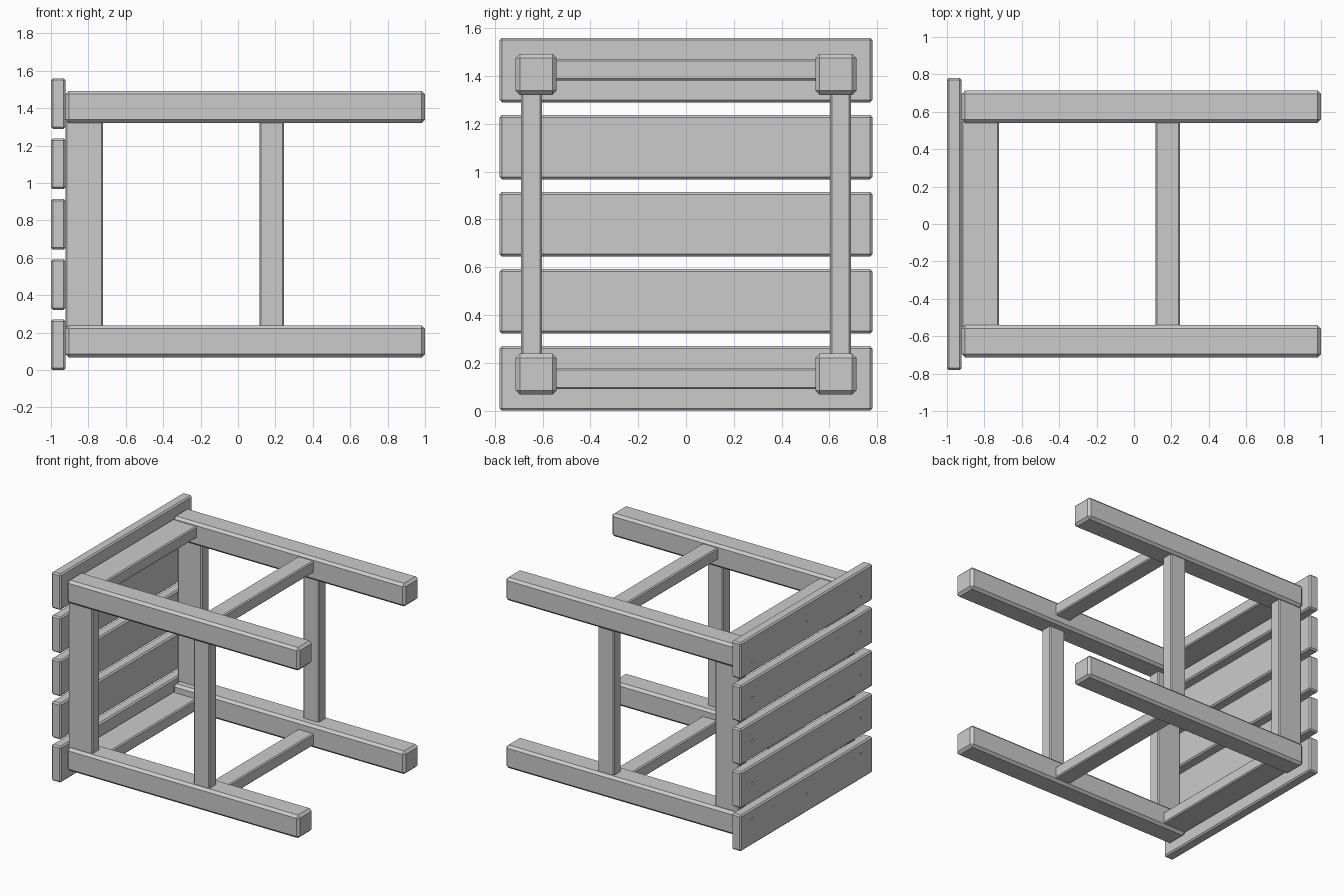
import bpy, math

if "Cube" in bpy.data.objects:
    bpy.data.objects.remove(bpy.data.objects["Cube"])

MID = 0.78      # height of the centre axis
LEG = 0.627     # leg offset from the axis
RAIL = 0.646    # rail offset from the axis
SEAT = -0.922   # inner face of the seat slats


def bar(name, lo, hi, bevel):
    """Chamfered box between two corners."""
    bpy.ops.mesh.primitive_cube_add(size=1, location=[(a + b) / 2 for a, b in zip(lo, hi)])
    ob = bpy.context.object
    ob.name = name
    ob.scale = [b - a for a, b in zip(lo, hi)]
    bpy.ops.object.transform_apply(location=False, rotation=False, scale=True)
    mod = ob.modifiers.new("Chamfer", 'BEVEL')
    mod.width = bevel
    mod.segments = 1
    return ob


def drill(slat, points):
    """Shallow screw holes in the outer face of a slat."""
    for y, z in points:
        bpy.ops.mesh.primitive_cylinder_add(vertices=12, radius=0.009, depth=0.04,
                                            location=(-1, y, z), rotation=(0, math.pi / 2, 0))
        cutter = bpy.context.object
        cutter.name = "screw_hole_cutter"
        cutter.hide_render = True
        cutter.hide_set(True)
        cutter.display_type = 'WIRE'
        mod = slat.modifiers.new("Screw hole", 'BOOLEAN')
        mod.operation = 'DIFFERENCE'
        mod.solver = 'EXACT'
        mod.object = cutter


# Five seat slats, the outer two with an extra middle screw
for i in range(5):
    z0 = i * 0.3225
    slat = bar(f"seat_slat_{i + 1}", (-1, -0.78, z0), (SEAT, 0.78, z0 + 0.27), 0.01)
    zc = z0 + 0.135
    holes = [(-0.64, zc), (0.64, zc)]
    if i in (0, 4):
        inward = 0.06 if i == 0 else -0.06
        holes = [(y, zc + inward) for y in (-0.64, 0.64)] + [(0, zc)]
    drill(slat, holes)

# Four square legs
h = 0.086
for sy in (-1, 1):
    for sz in (-1, 1):
        y, z = sy * LEG, MID + sz * LEG
        bar("leg", (SEAT, y - h, z - h), (1, y + h, z + h), 0.018)

# Aprons under the seat and stretchers between the legs, on all four sides
t, reach = 0.044, LEG - h + 0.015
for name, x0, x1 in (("apron", SEAT, -0.722), ("stretcher", 0.115, 0.247)):
    for s in (-1, 1):
        c = s * RAIL
        bar(name + "_side", (x0, c - t, MID - reach), (x1, c + t, MID + reach), 0.008)
        bar(name + "_cross", (x0, -reach, MID + c - t), (x1, reach, MID + c + t), 0.008)
